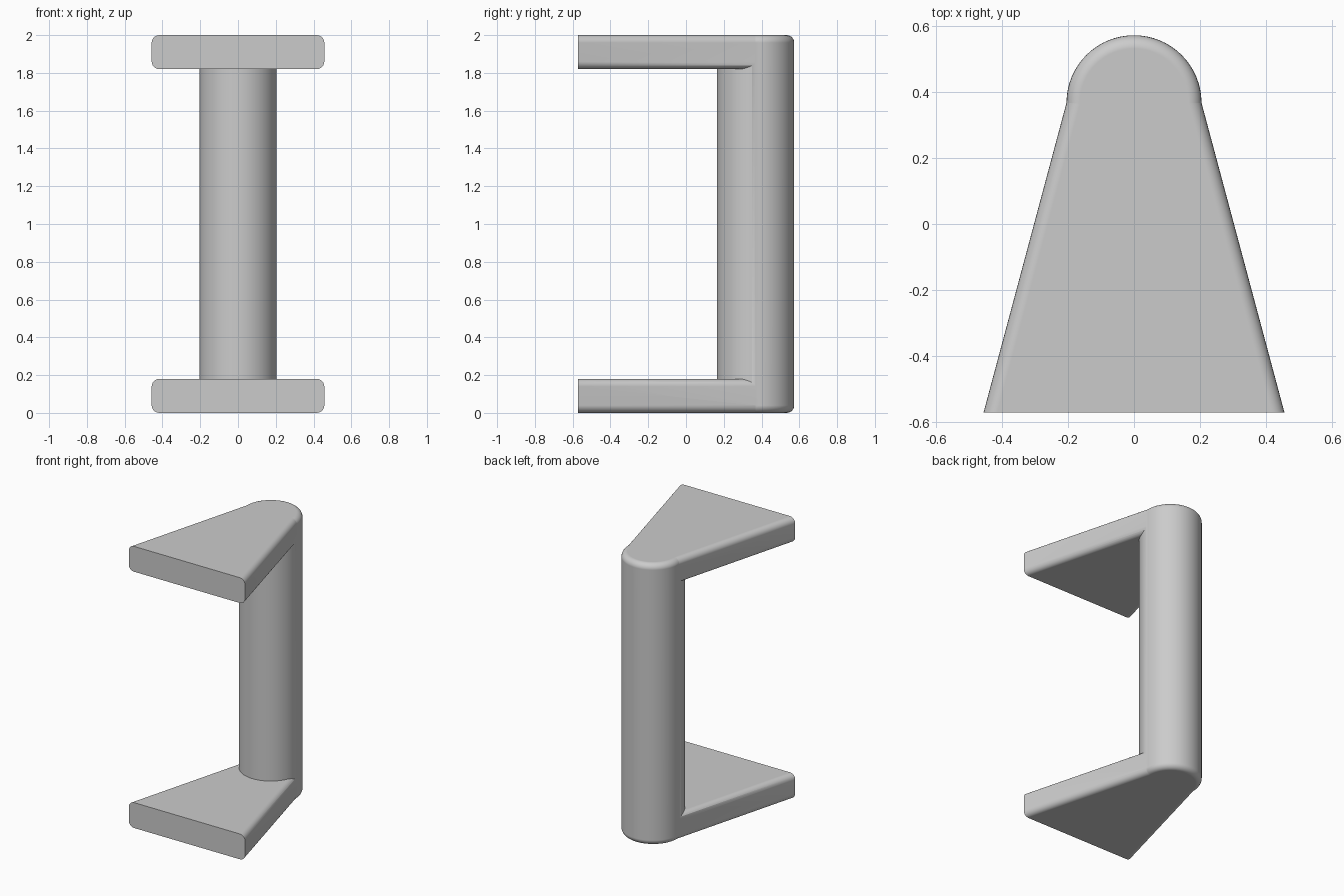
import bpy
import bmesh
from math import radians

if "Cube" in bpy.data.objects:
    bpy.data.objects.remove(bpy.data.objects["Cube"])

HEIGHT, THICK, ROUND = 2.0, 0.18, 0.04
RADIUS, AXIS_Y, FRONT_Y, FRONT_X = 0.205, 0.368, -0.573, 0.457

grey = bpy.data.materials.new("plain grey")
grey.use_nodes = True
colour = (0.6, 0.6, 0.6, 1)
grey.diffuse_color = colour
grey.node_tree.nodes["Principled BSDF"].inputs["Base Color"].default_value = colour


def make_object(name, bm):
    bmesh.ops.recalc_face_normals(bm, faces=bm.faces[:])
    mesh = bpy.data.meshes.new(name)
    bm.to_mesh(mesh)
    bm.free()
    mesh.materials.append(grey)
    obj = bpy.data.objects.new(name, mesh)
    bpy.context.collection.objects.link(obj)
    return obj


def round_edges(bm, edges):
    bmesh.ops.bevel(bm, geom=edges, offset=ROUND, offset_type='OFFSET',
                    segments=6, profile=0.5, affect='EDGES')


def is_level(edge):
    a, b = edge.verts
    return abs(a.co.z - b.co.z) < 1e-5


def make_column():
    # Upright post with rounded rims
    bm = bmesh.new()
    bmesh.ops.create_cone(bm, cap_ends=True, segments=64, radius1=RADIUS,
                          radius2=RADIUS, depth=HEIGHT)
    bmesh.ops.translate(bm, verts=bm.verts[:], vec=(0, AXIS_Y, HEIGHT / 2))
    round_edges(bm, [e for e in bm.edges if is_level(e)])
    return make_object("bracket_handle", bm)


def make_plate(name, z):
    # Tapered plate whose long side edges are rounded
    bm = bmesh.new()
    outline = [(-FRONT_X, FRONT_Y), (FRONT_X, FRONT_Y), (RADIUS, AXIS_Y), (-RADIUS, AXIS_Y)]
    face = bm.faces.new([bm.verts.new((x, y, z)) for x, y in outline])
    extruded = bmesh.ops.extrude_face_region(bm, geom=[face])["geom"]
    bmesh.ops.translate(bm, vec=(0, 0, THICK),
                        verts=[v for v in extruded if isinstance(v, bmesh.types.BMVert)])
    bmesh.ops.recalc_face_normals(bm, faces=bm.faces[:])
    sides = [e for e in bm.edges if is_level(e)
             and abs(e.verts[0].co.y - e.verts[1].co.y) > 0.1]
    round_edges(bm, sides)
    return make_object(name, bm)


handle = make_column()
bpy.context.view_layer.objects.active = handle
handle.select_set(True)

# Fuse both plates to the post
for name, z in (("bottom_plate", 0), ("top_plate", HEIGHT - THICK)):
    plate = make_plate(name, z)
    union = handle.modifiers.new(name, 'BOOLEAN')
    union.operation = 'UNION'
    union.solver = 'EXACT'
    union.object = plate
    bpy.ops.object.modifier_apply(modifier=union.name)
    bpy.data.objects.remove(plate)

bpy.ops.object.shade_smooth_by_angle(angle=radians(30))
normals = handle.modifiers.new("even_shading", 'WEIGHTED_NORMAL')
normals.keep_sharp = True
